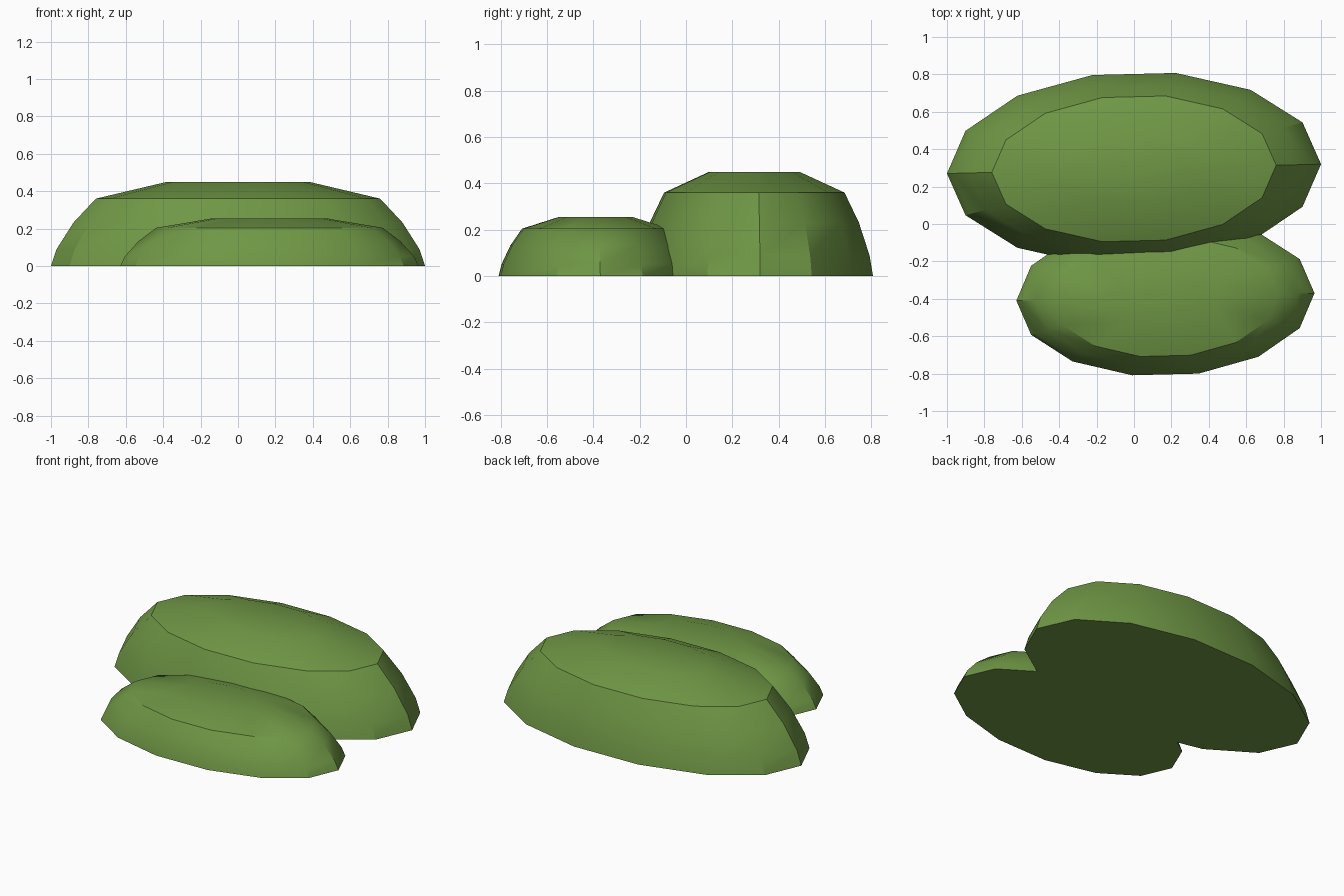
import bpy, bmesh
from math import cos, sin, pi, radians

if "Cube" in bpy.data.objects:
    bpy.data.objects.remove(bpy.data.objects["Cube"])

SIDES = 14
SKEW = 0.025  # slight slant of the mounds in plan
# (radius factor, height factor) from base to flat cap
PROFILE = [(1.0, 0.0), (0.97, 0.2), (0.88, 0.515), (0.76, 0.8), (0.38, 1.0)]

green = bpy.data.materials.new("bush_green")
green.diffuse_color = (0.16, 0.31, 0.06, 1)
green.use_nodes = True
green.node_tree.nodes["Principled BSDF"].inputs["Base Color"].default_value = green.diffuse_color


def mound(name, cx, cy, rx, ry, height):
    bm = bmesh.new()
    rings = []
    for r, h in PROFILE:
        ring = []
        for i in range(SIDES):
            a = 2 * pi * i / SIDES
            x, y = rx * r * cos(a), ry * r * sin(a)
            ring.append(bm.verts.new((x, y + SKEW * x, height * h)))
        rings.append(ring)
    # side bands
    for low, high in zip(rings, rings[1:]):
        for i in range(SIDES):
            j = (i + 1) % SIDES
            bm.faces.new((low[i], low[j], high[j], high[i]))
    # flat cap and base
    bm.faces.new(rings[-1])
    bm.faces.new(rings[0][::-1])
    mesh = bpy.data.meshes.new(name)
    bm.to_mesh(mesh)
    bm.free()
    mesh.materials.append(green)
    mesh.shade_smooth()
    mesh.set_sharp_from_angle(angle=radians(30))
    obj = bpy.data.objects.new(name, mesh)
    obj.location = (cx, cy, 0)
    bpy.context.collection.objects.link(obj)
    return obj


# tall mound behind, low mound in front
mound("large_mound", 0.0, 0.295, 1.0, 0.52, 0.45)
mound("small_mound", 0.168, -0.39, 0.797, 0.425, 0.255)
